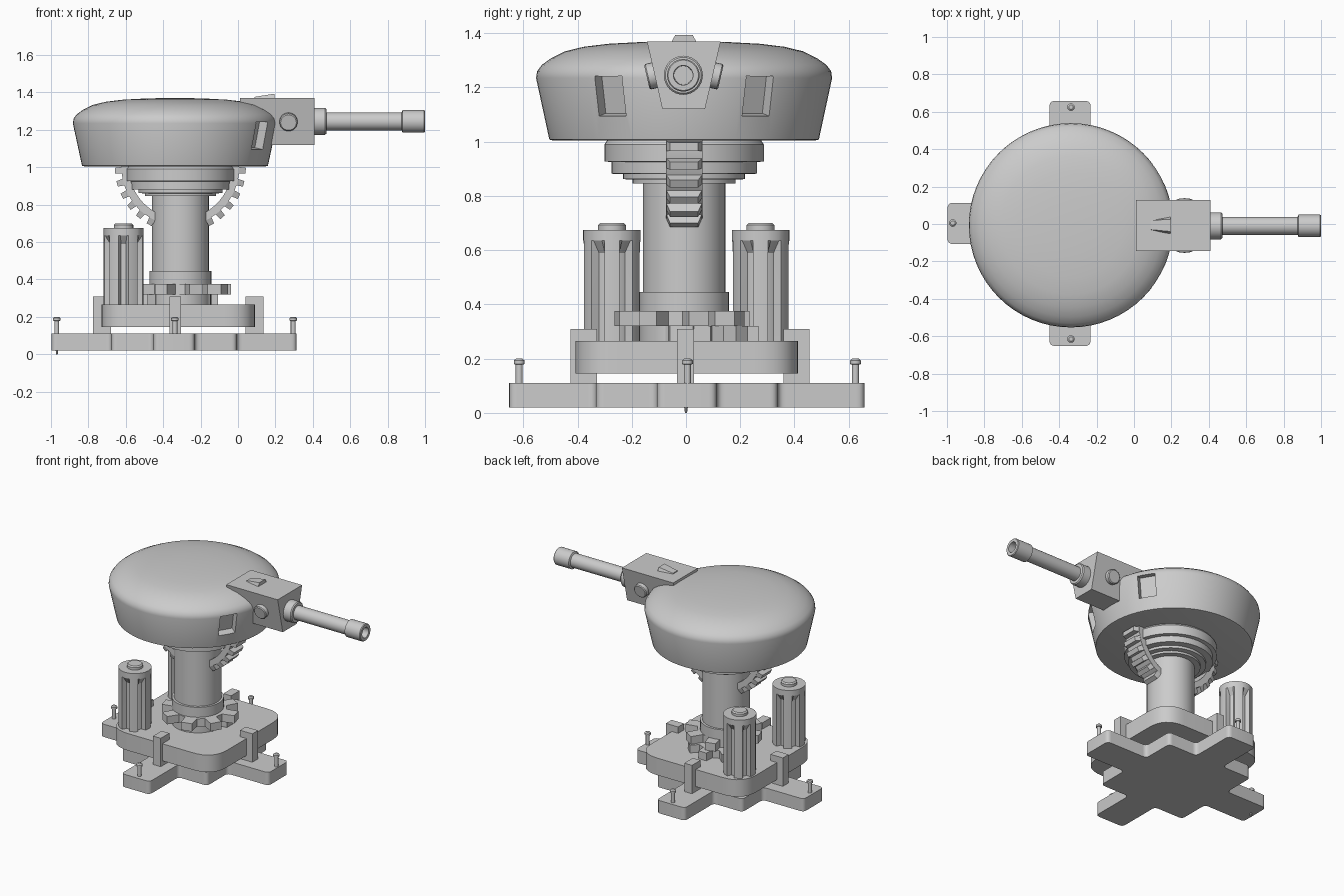
import bpy, bmesh, math
from mathutils import Matrix, Vector

if "Cube" in bpy.data.objects:
    bpy.data.objects.remove(bpy.data.objects["Cube"])

grey = bpy.data.materials.new("light grey")
grey.diffuse_color = (0.6, 0.6, 0.6, 1)
grey.use_nodes = True
grey.node_tree.nodes["Principled BSDF"].inputs["Base Color"].default_value = grey.diffuse_color

CX, CY = -0.337, -0.007      # head and base centre
NX = -0.308                  # column centre


def finish(name, bm, smooth=True, mat=None):
    bmesh.ops.recalc_face_normals(bm, faces=bm.faces)
    if mat:
        bm.transform(mat)
    me = bpy.data.meshes.new(name)
    bm.to_mesh(me)
    bm.free()
    me.materials.append(grey)
    ob = bpy.data.objects.new(name, me)
    bpy.context.collection.objects.link(ob)
    if smooth:
        bpy.ops.object.select_all(action='DESELECT')
        ob.select_set(True)
        bpy.context.view_layer.objects.active = ob
        bpy.ops.object.shade_smooth_by_angle(angle=math.radians(32))
    return ob


def loft(name, rings, smooth=True, mat=None):
    """Skin equal-length closed rings of points and cap both ends."""
    bm = bmesh.new()
    vs = [[bm.verts.new(p) for p in r] for r in rings]
    n = len(vs[0])
    for a, b in zip(vs, vs[1:]):
        for i in range(n):
            j = (i + 1) % n
            bm.faces.new((a[i], a[j], b[j], b[i]))
    bm.faces.new(vs[0][::-1])
    bm.faces.new(vs[-1])
    return finish(name, bm, smooth, mat)


def lathe(name, profile, mat, seg=40):
    rings = [[(r * math.cos(2 * math.pi * i / seg), r * math.sin(2 * math.pi * i / seg), z)
              for i in range(seg)] for r, z in profile]
    return loft(name, rings, True, mat)


def prism(name, pts, z0, z1, mat=None, smooth=False):
    return loft(name, [[(x, y, z) for x, y in pts] for z in (z0, z1)], smooth, mat)


def box(name, x0, x1, y0, y1, z0, z1):
    return prism(name, [(x0, y0), (x1, y0), (x1, y1), (x0, y1)], z0, z1)


def rounded(pts, rad, steps=5):
    """Round every corner of a closed outline."""
    out = []
    for i, p in enumerate(pts):
        p = Vector(p)
        a = p + (Vector(pts[i - 1]) - p).normalized() * rad
        b = p + (Vector(pts[(i + 1) % len(pts)]) - p).normalized() * rad
        for k in range(steps + 1):
            t = k / steps
            out.append(tuple(a * (1 - t) ** 2 + p * 2 * t * (1 - t) + b * t * t))
    return out


T = Matrix.Translation
RY = Matrix.Rotation(math.pi / 2, 4, 'Y')

# stepped cross base
quarter = [(0.655, -0.11), (0.655, 0.11), (0.335, 0.11), (0.335, 0.335), (0.11, 0.335)]
cross = []
for k in range(4):
    c, s = [(1, 0), (0, 1), (-1, 0), (0, -1)][k]
    cross += [(x * c - y * s, x * s + y * c) for x, y in quarter]
prism("base_cross", rounded(cross, 0.03), 0.02, 0.11, T((-0.342, 0.003, 0)), True)

# pins and clamps, one per arm
for k in range(4):
    a = k * math.pi / 2
    c, s = math.cos(a), math.sin(a)
    lathe("base_pin", [(0.013, 0.1), (0.013, 0.178), (0.02, 0.18), (0.02, 0.193), (0.012, 0.2)],
          T((CX + 0.632 * c, 0.005 + 0.62 * s, 0)), 12)
    mx, my = -0.32 + 0.408 * c, 0.015 + 0.392 * s
    hx, hy = (0.048, 0.032) if k % 2 == 0 else (0.03, 0.048)
    if k % 2:
        mx = -0.335
    else:
        my = -0.002
    box("plate_clamp", mx - hx, mx + hx, my - hy, my + hy, 0.105, 0.31)
lathe("pin_tip", [(0.004, 0), (0.008, 0.03)], T((-0.968, 0.0, 0)), 8)

# rounded middle plate
h = 0.41
prism("middle_plate", rounded([(-h, -h), (h, -h), (h, h), (-h, h)], 0.16, 8),
      0.145, 0.265, T((-0.32, 0.003, 0)), True)


# star gears under the column
def gear(name, cx, cy, r0, r1, z0, z1, teeth, turn):
    pts = []
    for i in range(teeth):
        for f, r in ((-0.3, r0), (-0.19, r1), (0.19, r1), (0.3, r0)):
            a = 2 * math.pi * (i + f) / teeth + turn
            pts.append((cx + r * math.cos(a), cy + r * math.sin(a)))
    prism(name, pts, z0, z1)


gear("upper_gear", -0.285, -0.015, 0.17, 0.25, 0.32, 0.375, 8, 0.25)
gear("lower_gear", -0.315, 0.06, 0.15, 0.21, 0.26, 0.32, 8, 0.0)

# column with collar, and the stepped neck under the head
lathe("column", [(0.166, 0.26), (0.166, 0.445), (0.152, 0.446), (0.152, 0.86)], T((NX, CY, 0)))
lathe("neck", [(0.19, 0.845), (0.19, 0.86), (0.225, 0.862), (0.225, 0.88), (0.268, 0.882),
               (0.268, 0.925), (0.294, 0.927), (0.294, 0.99), (0.28, 1.01)], T((NX, CY, 0)), 48)

# fluted canisters
def flute(r_rib, r_gap, z):
    ring = []
    for i in range(6):
        for f, r in ((-0.25, r_rib), (0, r_rib), (0.25, r_rib), (0.34, r_gap), (0.5, r_gap), (0.66, r_gap)):
            a = 2 * math.pi * (i + f) / 6
            ring.append((r * math.cos(a), r * math.sin(a), z))
    return ring


for y in (-0.273, 0.275):
    loft("canister", [flute(0.106, 0.075, 0.26), flute(0.106, 0.075, 0.59), flute(0.106, 0.106, 0.635),
                      flute(0.106, 0.106, 0.675)], True, T((-0.612, y, 0)))
    lathe("canister_cap", [(0.052, 0.67), (0.052, 0.692), (0.044, 0.7)], T((-0.612, y, 0)), 24)

# toothed tilt arcs on both sides of the column
for side in (1, -1):
    def polar(r, deg, y):
        a = math.radians(deg)
        return (NX + side * r * math.cos(a), CY + y, 1.0 - r * math.sin(a))
    rings = []
    for k in range(14):
        d = -3 + k * 67 / 13
        rings.append([polar(0.275, d, -0.067), polar(0.315, d, -0.067),
                      polar(0.315, d, 0.067), polar(0.275, d, 0.067)])
    loft("tilt_arc", rings)
    for k in range(6):
        d = 3 + 11.7 * k
        loft("arc_tooth", [[polar(r, d - w, -y), polar(r, d + w, -y), polar(r, d + w, y), polar(r, d - w, y)]
                           for r, w, y in ((0.31, 3.4, 0.067), (0.35, 2.5, 0.052))], False)

# head shell with two recessed windows
head = lathe("head_shell", [(0.485, 1.005), (0.497, 1.008), (0.546, 1.235), (0.542, 1.26), (0.525, 1.283),
                            (0.49, 1.308), (0.44, 1.333), (0.37, 1.35), (0.28, 1.361), (0.15, 1.368),
                            (0.04, 1.37)], T((CX, CY, 0)), 64)
for sgn in (1, -1):
    cut = box("window_cutter", 0.49, 0.65, -0.058, 0.058, -0.075, 0.075)
    cut.data.transform(T((CX, CY, 1.17)) @ Matrix.Rotation(sgn * math.radians(31), 4, 'Z')
                       @ Matrix.Rotation(math.radians(12), 4, 'Y'))
    cut.data.transform(T((0, 0, 0.11)))
    cut.hide_render = True
    cut.hide_set(True)
    mod = head.modifiers.new("window", 'BOOLEAN')
    mod.operation = 'DIFFERENCE'
    mod.solver = 'EXACT'
    mod.object = cut

# gun block with a trapezoid section, side knobs and sight
loft("gun_block", [[(x, -0.087, 1.12), (x, 0.07, 1.12), (x, 0.128, 1.37), (x, -0.144, 1.37)]
                   for x in (0.01, 0.41)], False)
for sgn in (1, -1):
    lathe("side_knob", [(0.048, 0), (0.048, 0.135), (0.042, 0.14)],
          T((0.27, -0.008, 1.27)) @ Matrix.Rotation(-sgn * math.radians(103), 4, 'X'), 24)
loft("sight", [[(0.088, -0.03, 1.365), (0.088, 0.02, 1.365), (0.088, 0.02, 1.376), (0.088, -0.03, 1.376)],
               [(0.195, -0.055, 1.365), (0.195, 0.04, 1.365), (0.195, 0.025, 1.393), (0.195, -0.04, 1.393)]], False)

# barrel with flange and hollow muzzle
lathe("barrel", [(0.072, 0.40), (0.072, 0.465), (0.066, 0.472), (0.048, 0.473), (0.048, 0.875), (0.06, 0.88),
                 (0.06, 0.995), (0.056, 1.0), (0.036, 1.0), (0.034, 0.9)], T((0, -0.01, 1.245)) @ RY, 32)
